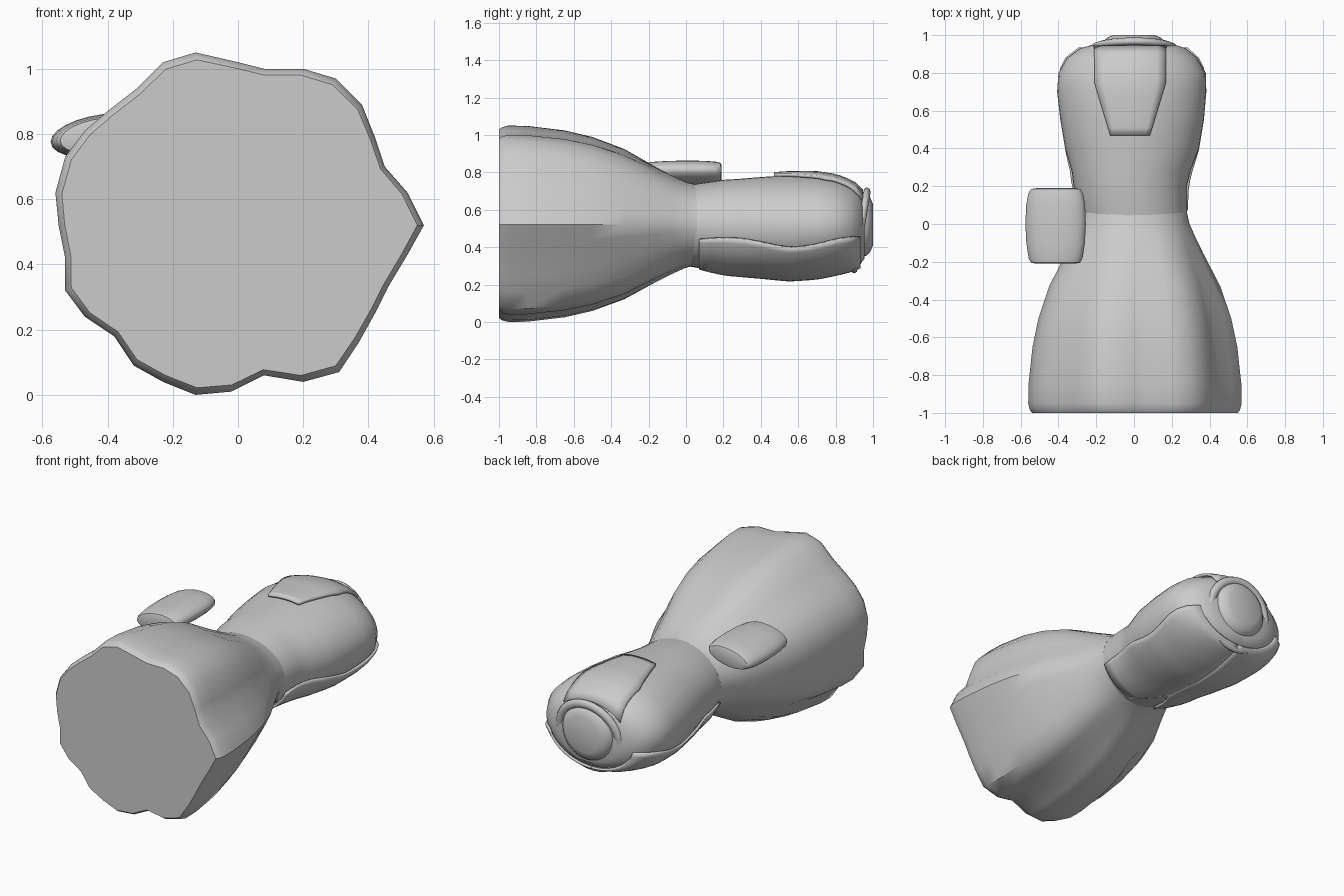
import bpy, bmesh, math
from math import sin, cos, pi, radians

if "Cube" in bpy.data.objects:
    bpy.data.objects.remove(bpy.data.objects["Cube"], do_unlink=True)

# Material
grey = bpy.data.materials.new("plain_grey")
grey.use_nodes = True
GREY = (0.6, 0.6, 0.6, 1)
grey.diffuse_color = GREY
grey.node_tree.nodes["Principled BSDF"].inputs["Base Color"].default_value = GREY


def loft(name, rings, wrap=True, caps=True, closed=False, thick=0, angle=35):
    """Skin a list of equal point rows; wrap joins each row, closed joins last to first."""
    bm = bmesh.new()
    rows = [[bm.verts.new(p) for p in ring] for ring in rings]
    pairs = list(zip(rows, rows[1:]))
    if closed:
        pairs.append((rows[-1], rows[0]))
    n = len(rows[0])
    for a, b in pairs:
        for i in range(n if wrap else n - 1):
            j = (i + 1) % n
            bm.faces.new((a[i], a[j], b[j], b[i]))
    if wrap and caps and not closed:
        bm.faces.new(rows[0])
        bm.faces.new(rows[-1])
    bmesh.ops.recalc_face_normals(bm, faces=bm.faces)
    mesh = bpy.data.meshes.new(name)
    bm.to_mesh(mesh)
    bm.free()
    obj = bpy.data.objects.new(name, mesh)
    bpy.context.collection.objects.link(obj)
    mesh.materials.append(grey)
    bpy.ops.object.select_all(action='DESELECT')
    obj.select_set(True)
    bpy.context.view_layer.objects.active = obj
    bpy.ops.object.shade_smooth_by_angle(angle=radians(angle))
    if thick:
        mod = obj.modifiers.new("thickness", 'SOLIDIFY')
        mod.thickness = thick
        mod.offset = 0
    return obj


def lerp(a, b, t):
    return a + (b - a) * t


def ellipse(y, cx, cz, rx, rz, n=32):
    return [(cx + rx * cos(2 * pi * i / n), y, cz + rz * sin(2 * pi * i / n)) for i in range(n)]


# Skirt: wavy hem blended into an oval waist
MID = 0.52
HEM = [(.57, .52), (.52, .62), (.45, .7), (.42, .79), (.38, .89), (.3, .97), (.2, 1), (.08, 1),
       (0, 1.02), (-.13, 1.05), (-.23, 1.02), (-.31, .94), (-.4, .87), (-.47, .81), (-.53, .73),
       (-.56, .62), (-.55, .52), (-.53, .42), (-.53, .32), (-.47, .24), (-.38, .18), (-.32, .09),
       (-.23, .04), (-.13, 0), (-.02, .01), (.08, .06), (.2, .04), (.31, .07), (.37, .16),
       (.42, .25), (.46, .33), (.52, .43)]
FLARE = [(-1, .93), (-.985, .97), (-.95, 1), (-.85, .995), (-.65, .92), (-.5, .81),
         (-.33, .61), (-.15, .29), (-.06, .14), (0, .05), (.06, 0)]


def skirt_ring(y, t):
    ring = []
    for x, z in HEM:
        a = math.atan2(z - MID, x)
        ring.append((lerp(.28 * cos(a), x, t), y, lerp(MID + .215 * sin(a), z, t)))
    return ring


loft("skirt", [skirt_ring(y, t) for y, t in FLARE], angle=40)

# Torso stations: y, centre x, half width, top, bottom
BODY = [(0, 0, .27, .73, .3), (.06, 0, .28, .74, .29), (.2, -.02, .3, .76, .265),
        (.28, -.015, .315, .765, .26), (.4, -.01, .355, .775, .25), (.55, -.01, .38, .785, .235),
        (.7, -.012, .395, .785, .245), (.8, -.01, .39, .77, .265), (.88, -.01, .345, .74, .285),
        (.93, -.005, .28, .71, .305), (.955, 0, .2, .66, .34)]


def station(y):
    for a, b in zip(BODY, BODY[1:]):
        if y <= b[0]:
            t = (y - a[0]) / (b[0] - a[0])
            return [lerp(p, q, t) for p, q in zip(a, b)]
    return BODY[-1]


def skin(y, a, off=0):
    """Point on the torso at angle a, lifted outward by off."""
    _, cx, rx, top, low = station(y)
    return (cx + (rx + off) * cos(a), y, (top + low) / 2 + ((top - low) / 2 + off) * sin(a))


loft("torso", [[skin(s[0], 2 * pi * i / 40) for i in range(40)] for s in BODY])

# Back panels: two overlapping halves with a slit opening at the waist
STEPS = [.07 + .86 * i / 16 for i in range(17)]
for side, name in ((1, "left_back_panel"), (-1, "right_back_panel")):
    rows = []
    for y in STEPS:
        start = -.32 - .08 * sin(y * 9 + 2.6)
        slit = max(0, .3 - y) * 1.3
        row = []
        for i in range(13):
            a = lerp(start, -pi / 2 + slit, i / 12)
            row.append(skin(y, a if side > 0 else pi - a, .012))
        rows.append(row)
    loft(name, rows, wrap=False, thick=.014)

# Front bib panel, tapering toward the waist
rows = []
for i in range(13):
    y = lerp(.47, .94, i / 12)
    t = min(1, i / 7)
    half = lerp(.1, .18, t)
    _, cx, rx, _, _ = station(y)
    row = []
    for j in range(9):
        x = -.02 + half * lerp(-1, 1, j / 8)
        row.append(skin(y, math.acos(max(-.9, min(.9, (x - cx) / rx))), .014))
    rows.append(row)
loft("front_bib", rows, wrap=False, thick=.016)

# Neck stub
loft("neck", [ellipse(y, 0, MID, r, r) for y, r in ((.92, .18), (.965, .165), (.985, .145), (1, .11))],
     angle=30)

# Collar: flat rounded band leaning forward at the top
rings = []
for i in range(32):
    a = 2 * pi * i / 32
    ring = []
    for k in range(8):
        b = 2 * pi * k / 8
        r = .203 + .027 * cos(b)
        ring.append((r * cos(a), .933 + .034 * sin(a) + .02 * sin(b), .49 + r * sin(a)))
    rings.append(ring)
loft("collar", rings, closed=True, angle=60)

# Separate cushion-shaped cuff beside the waist
CUFF = [(-.21, .1), (-.205, .13), (-.18, .143), (-.1, .155), (0, .16), (.1, .156),
        (.16, .145), (.185, .13), (.19, .1)]
rings = []
for y, r in CUFF:
    ring = ellipse(y, 0, 0, r, r * .41, 24)
    rings.append([(-.415 + x, y, .795 + z + .12 * x) for x, y, z in ring])
loft("cuff", rings, angle=50)
